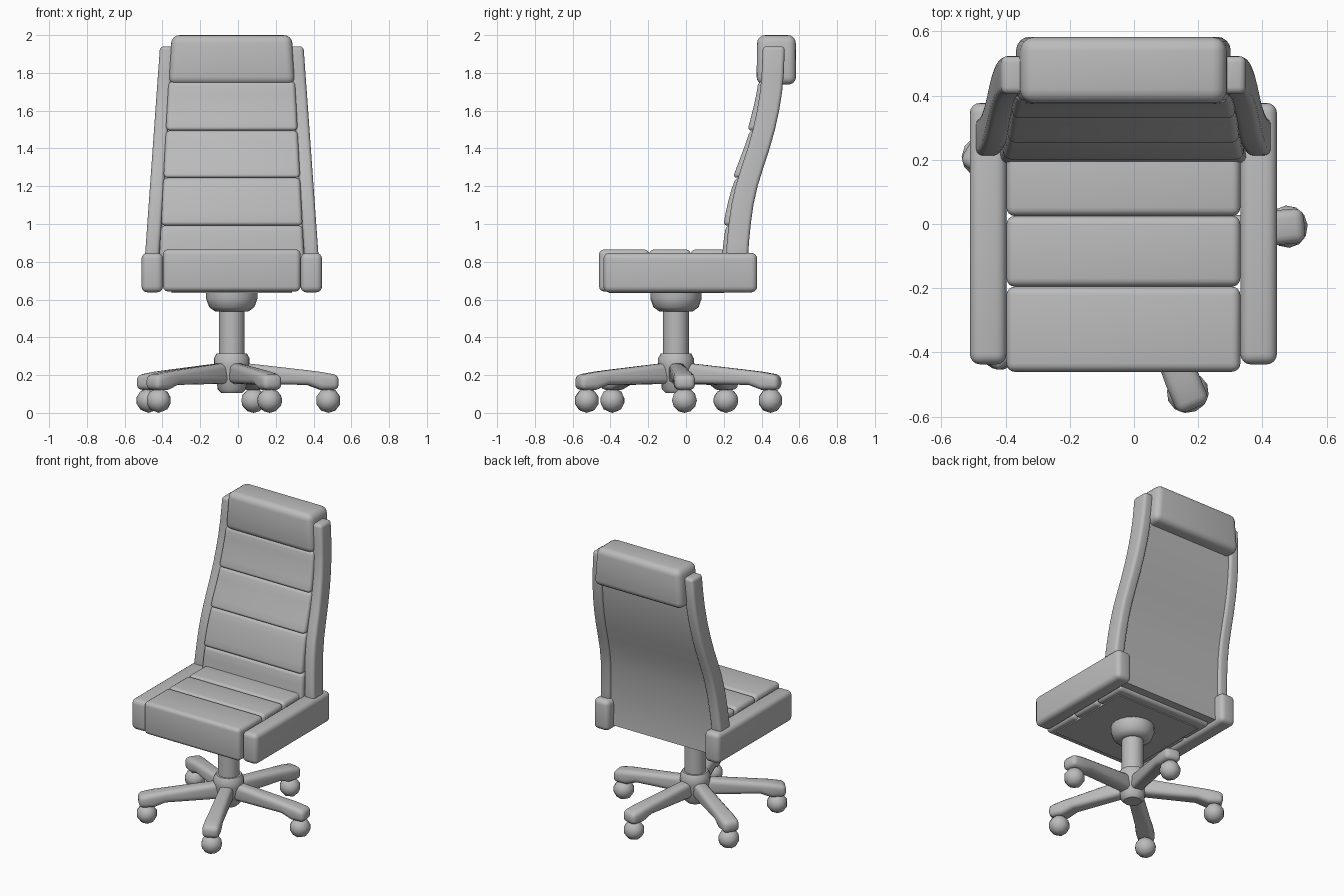
import bpy, bmesh, math
from mathutils import Matrix, Vector

cube = bpy.data.objects.get("Cube")
if cube:
    bpy.data.objects.remove(cube, do_unlink=True)

CX, BASE_Y = -0.033, -0.053

grey = bpy.data.materials.new("grey")
grey.use_nodes = True
grey.diffuse_color = (0.5, 0.5, 0.5, 1)
grey.node_tree.nodes["Principled BSDF"].inputs["Base Color"].default_value = (0.5, 0.5, 0.5, 1)


def finish(name, bm, matrix, angle=35):
    bmesh.ops.recalc_face_normals(bm, faces=bm.faces)
    mesh = bpy.data.meshes.new(name)
    bm.to_mesh(mesh)
    bm.free()
    mesh.materials.append(grey)
    obj = bpy.data.objects.new(name, mesh)
    bpy.context.collection.objects.link(obj)
    obj.matrix_world = matrix
    bpy.ops.object.select_all(action="DESELECT")
    bpy.context.view_layer.objects.active = obj
    obj.select_set(True)
    bpy.ops.object.shade_smooth_by_angle(angle=math.radians(angle))
    return obj


def loft(name, rings, bevel, matrix=Matrix.Translation((CX, 0, 0)), segments=4):
    """Rounded block through rectangles given as (x0, x1, y0, y1, z)."""
    bm = bmesh.new()
    loops = [[bm.verts.new(p) for p in ((a, c, z), (b, c, z), (b, d, z), (a, d, z))]
             for a, b, c, d, z in rings]
    for low, high in zip(loops, loops[1:]):
        for i in range(4):
            j = (i + 1) % 4
            bm.faces.new((low[i], low[j], high[j], high[i]))
    bm.faces.new(loops[0])
    bm.faces.new(loops[-1])
    bmesh.ops.recalc_face_normals(bm, faces=bm.faces)
    if bevel:
        sharp = [e for e in bm.edges if e.calc_face_angle() > 0.8]
        bmesh.ops.bevel(bm, geom=sharp, offset=bevel, segments=segments, profile=0.5,
                        affect="EDGES", clamp_overlap=True)
    return finish(name, bm, matrix)


def block(name, x, y, z, bevel):
    return loft(name, [(*x, *y, z[0]), (*x, *y, z[1])], bevel)


# Side curve of the backrest: height and front edge
SPINE = [(0.78, 0.21), (0.9, 0.216), (1.0, 0.226), (1.1, 0.24), (1.2, 0.262), (1.3, 0.293),
         (1.4, 0.326), (1.5, 0.354), (1.6, 0.376), (1.7, 0.392), (1.8, 0.401), (1.94, 0.406)]


def spine(z):
    for (z0, y0), (z1, y1) in zip(SPINE, SPINE[1:]):
        if z <= z1:
            return y0 + (y1 - y0) * max(0, (z - z0) / (z1 - z0))
    return SPINE[-1][1]


def taper(z, low, high):
    return low + (high - low) * (z - 0.85) / 1.09


# Seat cushions and the pan beneath them
for i, span in enumerate([(-0.46, -0.195), (-0.195, 0.025), (0.025, 0.26)]):
    block(f"seat_cushion_{i + 1}", (-0.364, 0.364), span, (0.643, 0.865), 0.026)
block("seat_pan", (-0.32, 0.32), (-0.41, 0.2), (0.636, 0.7), 0)

# Side rails and curved uprights
for side, s in (("left", 1), ("right", -1)):
    block(f"{side}_side_rail", sorted((s * 0.364, s * 0.478)), (-0.437, 0.377), (0.638, 0.847), 0.032)
    rings = []
    for z, y in SPINE:
        outer = taper(z, 0.458, 0.38)
        rings.append((*sorted((s * (outer - 0.075), s * outer)), y, y + 0.117, z))
    loft(f"{side}_upright", rings, 0.02)

# Back panel, running down between the rails
panel = [(-0.37, 0.37, 0.25, 0.315, 0.665)]
for z, y in SPINE:
    half = taper(z, 0.4, 0.325)
    panel.append((-half, half, y + 0.04, y + 0.1, z))
loft("back_panel", panel, 0)

# Back cushions
PADS = [(0.7, 0.992), (0.992, 1.245), (1.245, 1.495), (1.495, 1.755)]
for i, (z0, z1) in enumerate(PADS):
    rings = []
    for t in (0, 0.25, 0.5, 0.75, 1):
        z = z0 + (z1 - z0) * t
        half = taper(z, 0.382, 0.326)
        y = spine(z)
        rings.append((-half, half, y - 0.028 + 0.014 * t, y + 0.08, z))
    loft(f"back_cushion_{i + 1}", rings, 0.022)

# Headrest
loft("headrest", [(-0.337, 0.337, 0.373, 0.583, 1.738), (-0.318, 0.318, 0.377, 0.581, 2.0)], 0.042)

# Central column with seat mount and hub
PROFILE = [(0, 0.645), (0.136, 0.645), (0.136, 0.605), (0.12, 0.56), (0.088, 0.537),
           (0.068, 0.537), (0.068, 0.315), (0.08, 0.315), (0.095, 0.288), (0.095, 0.25),
           (0.082, 0.19), (0.075, 0.125), (0.055, 0.105), (0, 0.105)]
bm = bmesh.new()
verts = [bm.verts.new((r, 0, z)) for r, z in PROFILE]
edges = [bm.edges.new(pair) for pair in zip(verts, verts[1:])]
bmesh.ops.spin(bm, geom=verts + edges, cent=(0, 0, 0), axis=(0, 0, 1), angle=math.tau, steps=20)
bmesh.ops.remove_doubles(bm, verts=bm.verts, dist=0.0005)
finish("column", bm, Matrix.Translation((CX, BASE_Y, 0)), 40)

# Five legs with casters; the leg runs along its local z axis
LEG = [(0.03, 0.042, 0.155, 0.268), (0.4, 0.05, 0.148, 0.226),
       (0.47, 0.054, 0.122, 0.217), (0.566, 0.054, 0.122, 0.2)]
AXES = Matrix(((0, 0, 1, 0), (1, 0, 0, 0), (0, 1, 0, 0), (0, 0, 0, 1)))
for i in range(5):
    turn = Matrix.Translation((CX, BASE_Y, 0)) @ Matrix.Rotation(math.radians(5 + 72 * i), 4, "Z")
    loft(f"leg_{i + 1}", [(-w, w, low, high, r) for r, w, low, high in LEG], 0.028, turn @ AXES, 3)
    bm = bmesh.new()
    bmesh.ops.create_uvsphere(bm, u_segments=10, v_segments=6, radius=0.066)
    finish(f"caster_{i + 1}", bm,
           turn @ Matrix.Translation((0.513, 0, 0.066)) @ Matrix.Rotation(math.pi / 2, 4, "X"), 40)
